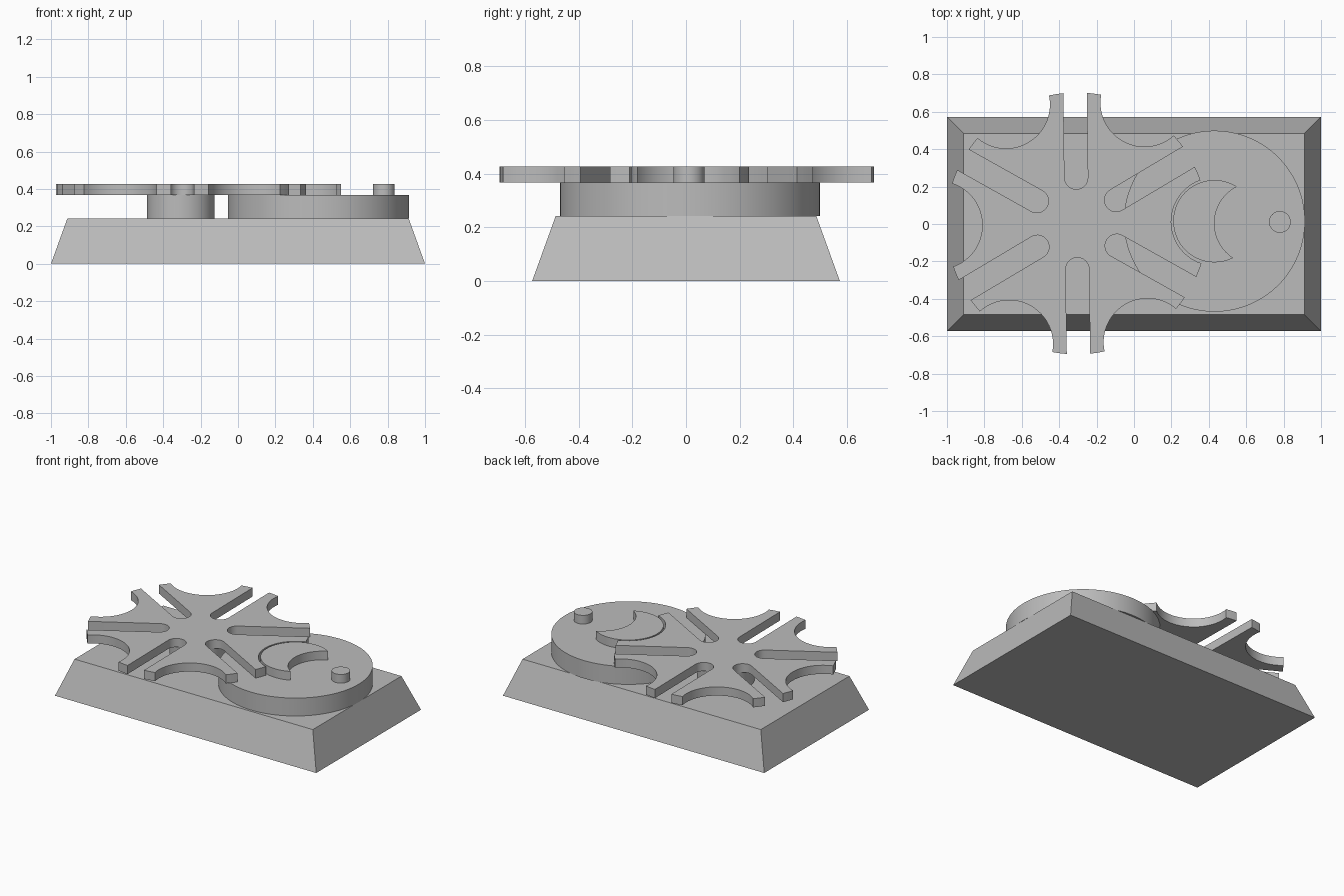
import bpy
import bmesh
from math import acos, asin, atan2, cos, pi, radians, sin
from mathutils import Matrix, Vector

if "Cube" in bpy.data.objects:
    bpy.data.objects.remove(bpy.data.objects["Cube"], do_unlink=True)

grey = bpy.data.materials.new("plain grey")
grey.use_nodes = True
colour = (0.5, 0.5, 0.5, 1)
grey.diffuse_color = colour
grey.node_tree.nodes["Principled BSDF"].inputs["Base Color"].default_value = colour

# Heights of the stacked layers
BASE_TOP, DISC_TOP, WHEEL_TOP = 0.243, 0.367, 0.427


def arc(centre, radius, start, end, steps):
    """Points along an arc, both ends included."""
    angles = [start + (end - start) * i / steps for i in range(steps + 1)]
    return [Vector((centre[0] + radius * cos(a), centre[1] + radius * sin(a))) for a in angles]


def prism(name, outline, bottom, top, taper=0.0, smooth=True):
    """Extrude an outline upward; taper moves the top corners inward."""
    bm = bmesh.new()
    base = bm.faces.new([bm.verts.new((p[0], p[1], bottom)) for p in outline])
    result = bmesh.ops.extrude_face_region(bm, geom=[base], use_keep_orig=True)
    for v in [g for g in result["geom"] if isinstance(g, bmesh.types.BMVert)]:
        v.co.z = top
        if taper:
            v.co.x -= taper if v.co.x > 0 else -taper
            v.co.y -= taper if v.co.y > 0 else -taper
    bmesh.ops.recalc_face_normals(bm, faces=bm.faces)
    mesh = bpy.data.meshes.new(name)
    bm.to_mesh(mesh)
    bm.free()
    mesh.materials.append(grey)
    obj = bpy.data.objects.new(name, mesh)
    bpy.context.collection.objects.link(obj)
    if smooth:
        bpy.ops.object.select_all(action="DESELECT")
        obj.select_set(True)
        bpy.context.view_layer.objects.active = obj
        bpy.ops.object.shade_smooth_by_angle(angle=radians(30))
    return obj


def cylinder(name, centre, radius, bottom, top, sides=96):
    return prism(name, arc(centre, radius, 0, 2 * pi, sides)[:-1], bottom, top)


# Tapered base
prism("base", [(-1, -0.573), (1, -0.573), (1, 0.573), (-1, 0.573)], 0, BASE_TOP, 0.088, False)

# Slotted wheel: six sectors, each a concave dwell arc, two tips and a slot
wheel_centre = Vector((-0.306, 0.003))
turn = radians(0.75)
R, REACH, DWELL, HALF_SLOT, SLOT_END = 0.70, 0.74, 0.235, 0.0625, 0.245
tip = acos((REACH**2 + R**2 - DWELL**2) / (2 * REACH * R))
swing = atan2(R * sin(tip), REACH - R * cos(tip))
slot = asin(HALF_SLOT / R)
sixth = pi / 3

sector = arc((REACH, 0), DWELL, pi + swing, pi - swing, 24)
sector += arc((0, 0), R, tip, sixth / 2 - slot, 3)[1:]
slot_bottom = Vector((cos(sixth / 2), sin(sixth / 2))) * SLOT_END
sector += arc(slot_bottom, HALF_SLOT, sixth / 2 - pi / 2, sixth / 2 - 3 * pi / 2, 16)
sector += arc((0, 0), R, sixth / 2 + slot, sixth - tip, 3)[:-1]

outline = []
for k in range(6):
    spin = Matrix.Rotation(turn + k * sixth, 2)
    outline += [wheel_centre + spin @ p for p in sector]
prism("slotted_wheel", outline, DISC_TOP, WHEEL_TOP)
cylinder("wheel_post", wheel_centre, 0.18, BASE_TOP, DISC_TOP)

# Drive disc with its pin
disc_centre = Vector((0.43, 0.015))
cylinder("drive_disc", disc_centre, 0.484, BASE_TOP, DISC_TOP, 128)
cylinder("drive_pin", disc_centre + Vector((0.35, -0.004)), 0.058, DISC_TOP, WHEEL_TOP, 48)

# Crescent lock: a circle with an equal circle bitten out of its outer side
LOCK = 0.22
facing = radians(-3)
bite_centre = disc_centre + LOCK * Vector((cos(facing), sin(facing)))
crescent = arc(disc_centre, LOCK, facing + sixth, facing + 2 * pi - sixth, 56)
crescent += arc(bite_centre, LOCK, facing + 4 * sixth, facing + 2 * sixth, 28)[1:-1]
prism("crescent_lock", crescent, DISC_TOP, WHEEL_TOP)
